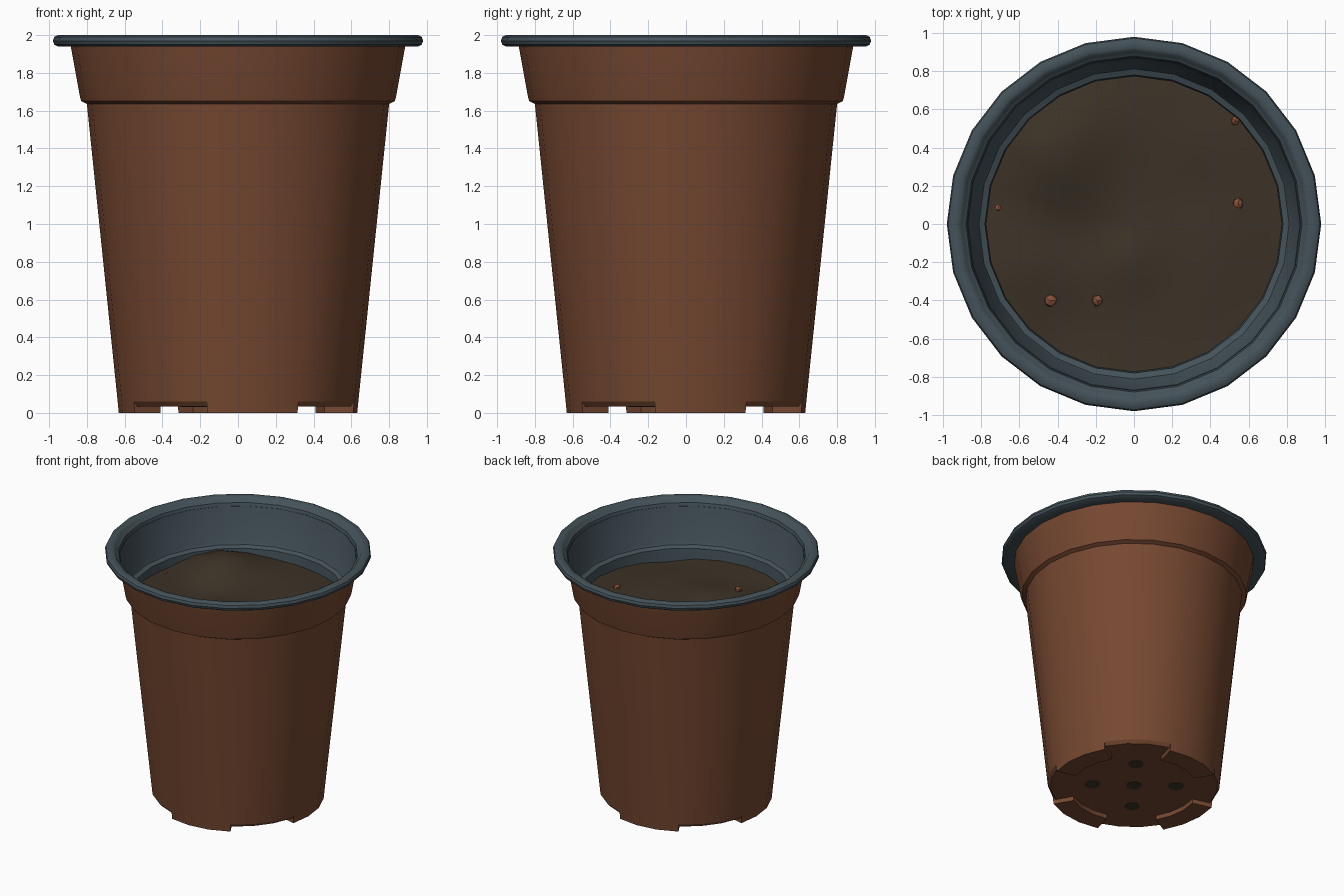
import bpy, bmesh, math, random
from mathutils import Vector

if "Cube" in bpy.data.objects:
    bpy.data.objects.remove(bpy.data.objects["Cube"])

random.seed(4)
N = 24


def material(name, srgb):
    m = bpy.data.materials.new(name)
    lin = [((c / 255 + 0.055) / 1.055) ** 2.4 for c in srgb]
    m.diffuse_color = (*lin, 1)
    m.use_nodes = True
    m.node_tree.nodes["Principled BSDF"].inputs["Base Color"].default_value = m.diffuse_color
    return m


BROWN = material("terracotta_brown", (118, 72, 49))
SLATE = material("slate_grey", (68, 82, 89))
SOIL = material("dark_soil", (61, 51, 39))
CHIP = material("orange_chip", (140, 82, 56))


def polar(r, z, deg):
    a = math.radians(deg)
    return Vector((r * math.cos(a), r * math.sin(a), z))


def finish(bm, name, mat, angle=30):
    bmesh.ops.remove_doubles(bm, verts=bm.verts, dist=0.0005)
    me = bpy.data.meshes.new(name)
    bm.to_mesh(me)
    bm.free()
    me.materials.append(mat)
    ob = bpy.data.objects.new(name, me)
    bpy.context.collection.objects.link(ob)
    bpy.ops.object.select_all(action='DESELECT')
    ob.select_set(True)
    bpy.context.view_layer.objects.active = ob
    bpy.ops.object.shade_smooth_by_angle(angle=math.radians(angle))
    return ob


def face(bm, pts):
    bm.faces.new([bm.verts.new(p) for p in pts])


def sweep(bm, profile, a0, a1):
    """One angular segment of a lathe, profile listed outward then upward."""
    for (r, z), (s, w) in zip(profile, profile[1:]):
        if r < 1e-6:
            face(bm, [polar(0, z, 0), polar(s, w, a1), polar(s, w, a0)])
        elif s < 1e-6:
            face(bm, [polar(r, z, a0), polar(r, z, a1), polar(0, w, 0)])
        else:
            face(bm, [polar(r, z, a0), polar(r, z, a1), polar(s, w, a1), polar(s, w, a0)])


# pot body: wall with collar, recessed floor, four feet separated by notches
wall = [(0.637, 0.06), (0.80, 1.635), (0.83, 1.65), (0.837, 1.675), (0.886, 1.945)]
notch = [(0, 0.035), (0.475, 0.035), (0.617, 0.035)]
foot = [(0, 0.035), (0.475, 0.035), (0.475, 0.0), (0.631, 0.0)]
foot_end = [(0.475, 0.035), (0.475, 0), (0.631, 0), (0.637, 0.06), (0.617, 0.035)]
bm = bmesh.new()
for i in range(N):
    a = i * 360 / N
    is_notch = 30 <= a % 90 < 75
    sweep(bm, (notch if is_notch else foot) + wall, a, a + 360 / N)
for q in range(4):
    face(bm, [polar(r, z, 75 + 90 * q) for r, z in foot_end])
    face(bm, [polar(r, z, 30 + 90 * q) for r, z in reversed(foot_end)])
finish(bm, "pot_body", BROWN)

# rolled rim and inner lining
rim = [(0.87, 1.94), (0.955, 1.94), (0.973, 1.95), (0.98, 1.97), (0.973, 1.99),
       (0.955, 2.0), (0.925, 2.0), (0.908, 1.992), (0.898, 1.975), (0.88, 1.965),
       (0.87, 1.93), (0.82, 1.67), (0.812, 1.655), (0.78, 1.64), (0.765, 1.45)]
bm = bmesh.new()
for i in range(N):
    sweep(bm, rim, i * 360 / N, (i + 1) * 360 / N)
finish(bm, "rim_and_lining", SLATE, 35)

# lumpy soil
bumps = [(random.uniform(-0.65, 0.65), random.uniform(-0.65, 0.65),
          random.uniform(-0.035, 0.035), random.uniform(0.1, 0.18)) for _ in range(22)]
bumps.append((-0.42, 0.38, 0.13, 0.2))


def soil_height(x, y):
    return 1.56 + sum(h * math.exp(-((x - u) ** 2 + (y - v) ** 2) / (2 * s * s))
                      for u, v, h, s in bumps)


bm = bmesh.new()
bmesh.ops.create_circle(bm, cap_ends=True, segments=N, radius=0.775)
bm.clear()
rings = [0.775 - 0.0775 * k for k in range(10)] + [0]
for i in range(N):
    sweep(bm, [(r, 0) for r in rings], i * 360 / N, (i + 1) * 360 / N)
for v in bm.verts:
    v.co.z = soil_height(v.co.x, v.co.y)
finish(bm, "soil", SOIL, 40)

# chips lying in the soil
for k, (x, y, s) in enumerate([(-0.44, -0.40, 0.04), (-0.19, -0.40, 0.036), (0.545, 0.11, 0.032),
                               (-0.71, 0.085, 0.018), (0.53, 0.54, 0.025)]):
    bm = bmesh.new()
    bmesh.ops.create_icosphere(bm, subdivisions=1, radius=s)
    for v in bm.verts:
        v.co *= random.uniform(0.8, 1.1)
        v.co.z *= 0.7
        v.co += Vector((x, y, soil_height(x, y) + 0.004))
    finish(bm, f"chip_{k + 1}", CHIP, 10)

# drainage holes showing soil in the floor
holes = [(0, 0)] + [(0.31, 52.5 + 90 * q) for q in range(4)]
for k, (r, a) in enumerate(holes):
    bm = bmesh.new()
    bmesh.ops.create_cone(bm, cap_ends=True, segments=12, radius1=0.057, radius2=0.057, depth=0.006)
    bmesh.ops.translate(bm, verts=bm.verts, vec=polar(r, 0.035, a))
    finish(bm, f"drain_hole_{k + 1}", SOIL)
